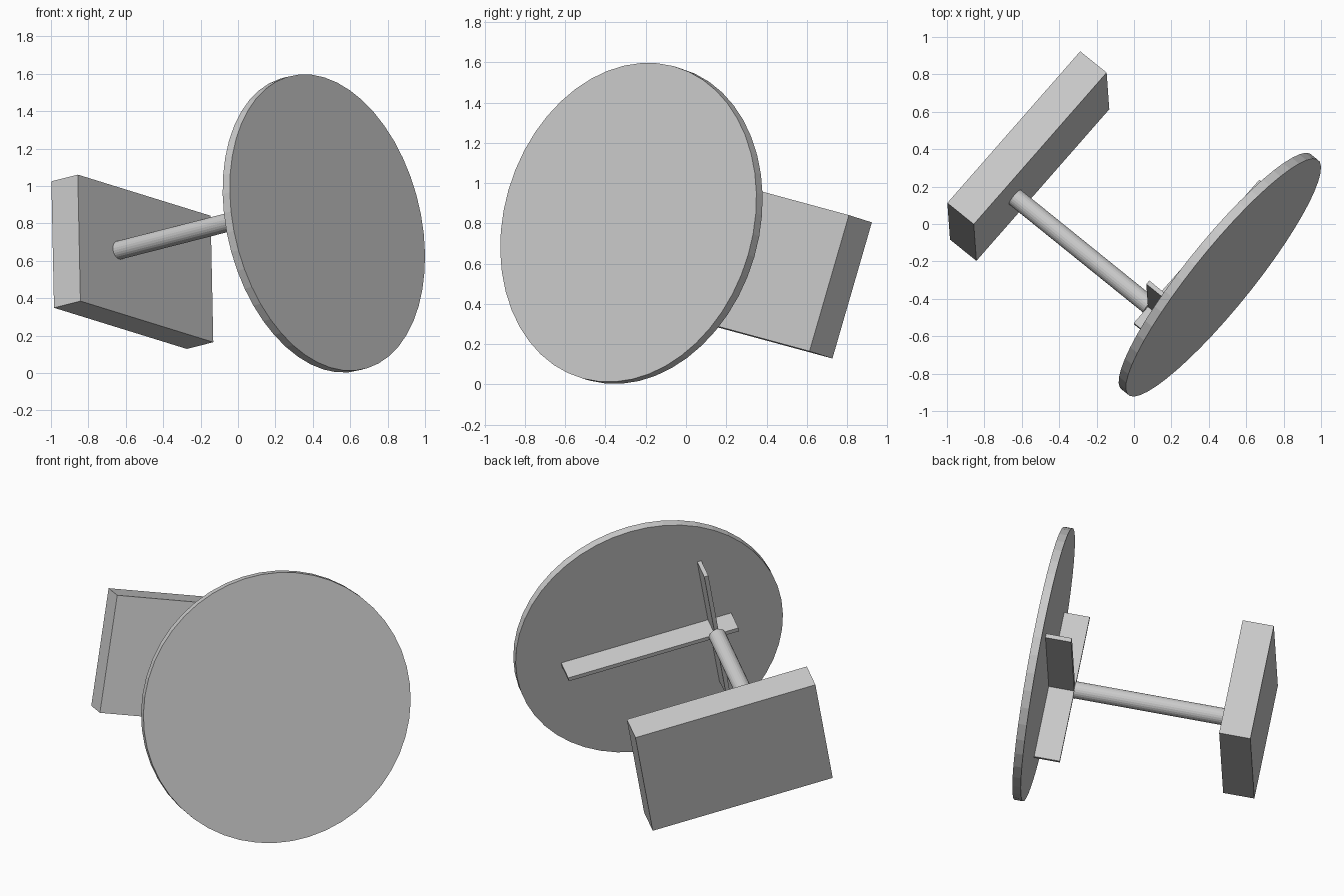
import bpy
from mathutils import Matrix, Vector

if "Cube" in bpy.data.objects:
    bpy.data.objects.remove(bpy.data.objects["Cube"])

# Tilted frame of the whole assembly: length, height and shaft directions
L = Vector((0.646, 0.737, -0.2)).normalized()
N = L.cross(Vector((-0.021, 0.277, 0.96))).normalized()
U = N.cross(L)
FRAME = Matrix.Translation((-0.565, 0.363, 0.595)) @ Matrix((L, U, N)).transposed().to_4x4()

grey = bpy.data.materials.new("light_grey")
grey.diffuse_color = (0.6, 0.6, 0.6, 1)
grey.use_nodes = True
grey.node_tree.nodes["Principled BSDF"].inputs["Base Color"].default_value = grey.diffuse_color


def finish(name):
    ob = bpy.context.object
    ob.name = name
    ob.data.materials.append(grey)
    return ob


def block(name, lo, hi):
    """Box between two corners given along (length, height, shaft)."""
    lo, hi = Vector(lo), Vector(hi)
    bpy.ops.mesh.primitive_cube_add(size=1)
    ob = finish(name)
    ob.data.transform(Matrix.Translation((lo + hi) / 2) @ Matrix.Diagonal((*(hi - lo), 1)))
    ob.matrix_world = FRAME


def rod(name, a, start, end, radius, sides):
    """Cylinder along the shaft direction, offset by a along the length."""
    bpy.ops.mesh.primitive_cylinder_add(vertices=sides, radius=radius, depth=end - start)
    ob = finish(name)
    ob.data.transform(Matrix.Translation((a, 0, (start + end) / 2)))
    ob.matrix_world = FRAME


SHAFT = -0.22            # shaft offset along the length
BACK, FACE = 1.187, 1.237  # back and front of the disc
RIB = 1.035              # rear edge of the ribs
T = 0.0125               # half rib thickness

# Base block
block("base_block", (-0.55, -0.352, -0.0925), (0.55, 0.352, 0.0925))
# Shaft from the block to the ribs
rod("shaft", SHAFT, 0.0925, RIB, 0.05, 24)
# Crossed stiffening ribs behind the disc
block("long_rib", (-0.35, -T, RIB), (0.69, T, BACK))
block("cross_rib", (SHAFT - T, -0.45, RIB), (SHAFT + T, 0.45, BACK))
# Large round plate
rod("disc", 0.153, BACK, FACE, 0.808, 48)
